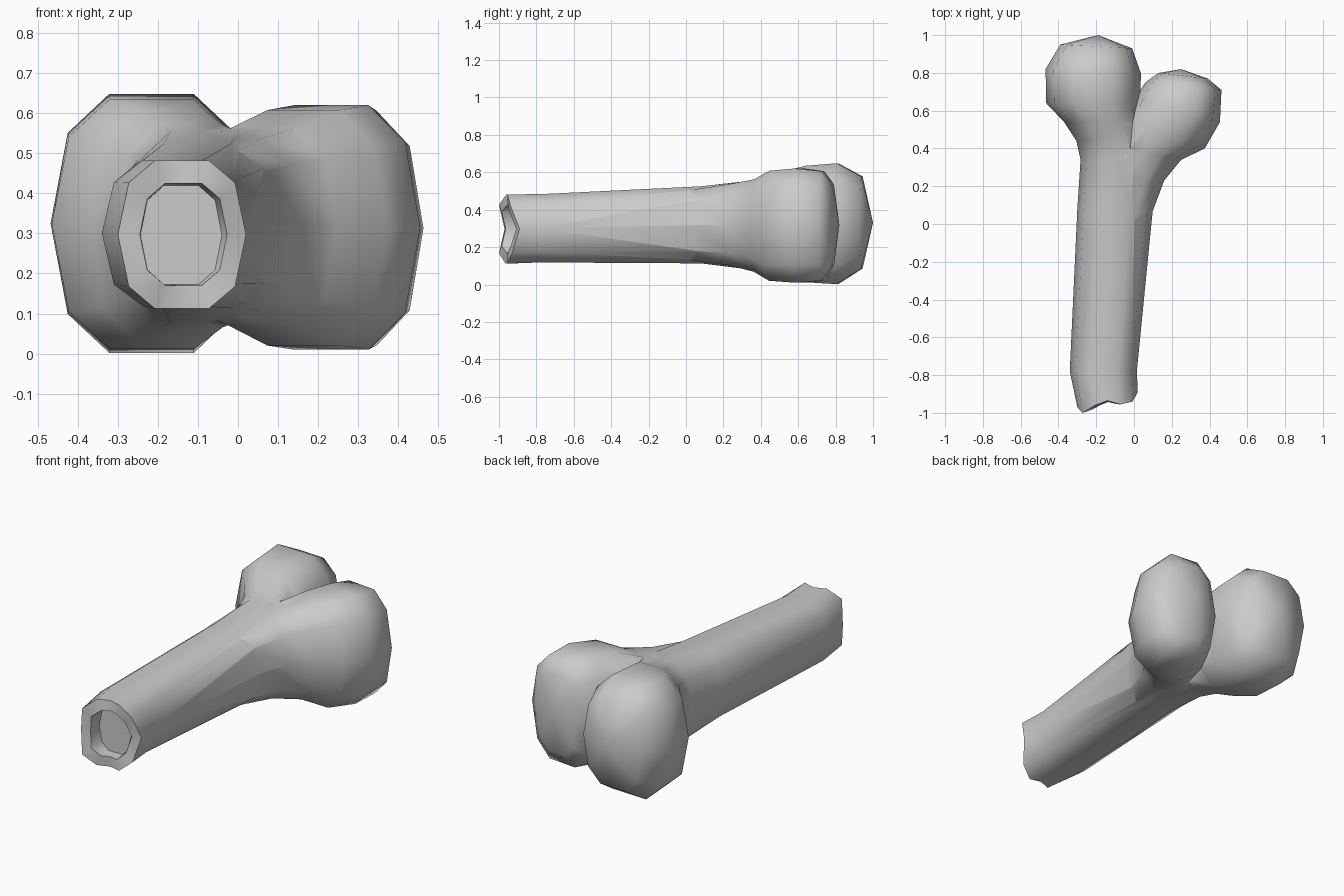
import bpy, bmesh, math
from mathutils import Vector

if "Cube" in bpy.data.objects:
    bpy.data.objects.remove(bpy.data.objects["Cube"])

# Twelve-sided cross-section, u across the bone and v vertical
SECTION = [(-1, 0), (-.83, .7), (-.42, 1), (0, 1), (.42, 1), (.83, .7),
           (1, 0), (.83, -.7), (.42, -1), (0, -1), (-.42, -1), (-.83, -.7)]


def ring_points(ax, ay, bx, by, zlo, zhi):
    pts = []
    for u, v in SECTION:
        t = (u + 1) / 2
        pts.append(Vector((ax + (bx - ax) * t, ay + (by - ay) * t,
                           (zlo + zhi) / 2 + v * (zhi - zlo) / 2)))
    return pts


def loft(name, rings, apex):
    bm = bmesh.new()
    loops = [[bm.verts.new(p) for p in r] for r in rings]
    n = len(SECTION)
    for a, b in zip(loops, loops[1:]):
        for i in range(n):
            bm.faces.new((a[i], a[(i + 1) % n], b[(i + 1) % n], b[i]))
    bm.faces.new(loops[0])
    tip = bm.verts.new(apex)
    for i in range(n):
        bm.faces.new((loops[-1][i], loops[-1][(i + 1) % n], tip))
    bmesh.ops.recalc_face_normals(bm, faces=bm.faces)
    me = bpy.data.meshes.new(name)
    bm.to_mesh(me)
    bm.free()
    ob = bpy.data.objects.new(name, me)
    bpy.context.collection.objects.link(ob)
    return ob


# Broken, hollow end: irregular rim, inner lip and recessed floor
RIM_Y = [-.97, -1.0, -.96, -.935, -.955, -.94, -.89, -.93, -.955, -.94, -.965, -1.0]
rim = ring_points(-.30, 0, .02, 0, .112, .482)
lip = ring_points(-.245, 0, -.027, 0, .17, .425)
floor = ring_points(-.243, -.89, -.04, -.89, .172, .42)
for p, q, y in zip(rim, lip, RIM_Y):
    p.y = y
    q.y = -.95 + (y + .95) * .7

# Shaft running into the larger knob
shaft = [floor, lip, rim] + [ring_points(*r) for r in [
    (-.34, -.78, .015, -.78, .118, .483),
    (-.30, .08, .10, .08, .113, .525),
    (-.283, .34, .11, .36, .08, .555),
    (-.305, .44, .07, .46, .065, .572),
    (-.37, .54, .03, .54, .03, .61),
    (-.465, .64, .035, .64, .012, .635),
    (-.468, .82, .036, .80, .002, .648),
    (-.39, .95, -.01, .93, .085, .578)]]
bone = loft("bone", shaft, (-.19, 1.0, .33))

# Smaller knob branching from the shaft
branch = [ring_points(*r) for r in [
    (-.2, 0, .085, .03, .13, .505),
    (-.2, .22, .16, .23, .103, .536),
    (-.13, .42, .25, .34, .068, .562),
    (-.05, .55, .375, .40, .02, .608),
    (.01, .67, .455, .54, .01, .62),
    (.06, .75, .463, .71, .02, .606),
    (.13, .80, .39, .77, .10, .535)]]
knob = loft("small_knob", branch, (.25, .82, .32))

# Fuse both parts into one surface
mod = bone.modifiers.new("fuse", 'BOOLEAN')
mod.operation = 'UNION'
mod.solver = 'EXACT'
mod.object = knob
bpy.context.view_layer.objects.active = bone
bone.select_set(True)
bpy.ops.object.modifier_apply(modifier="fuse")
bpy.data.objects.remove(knob)
bpy.ops.object.shade_smooth_by_angle(angle=math.radians(55))
